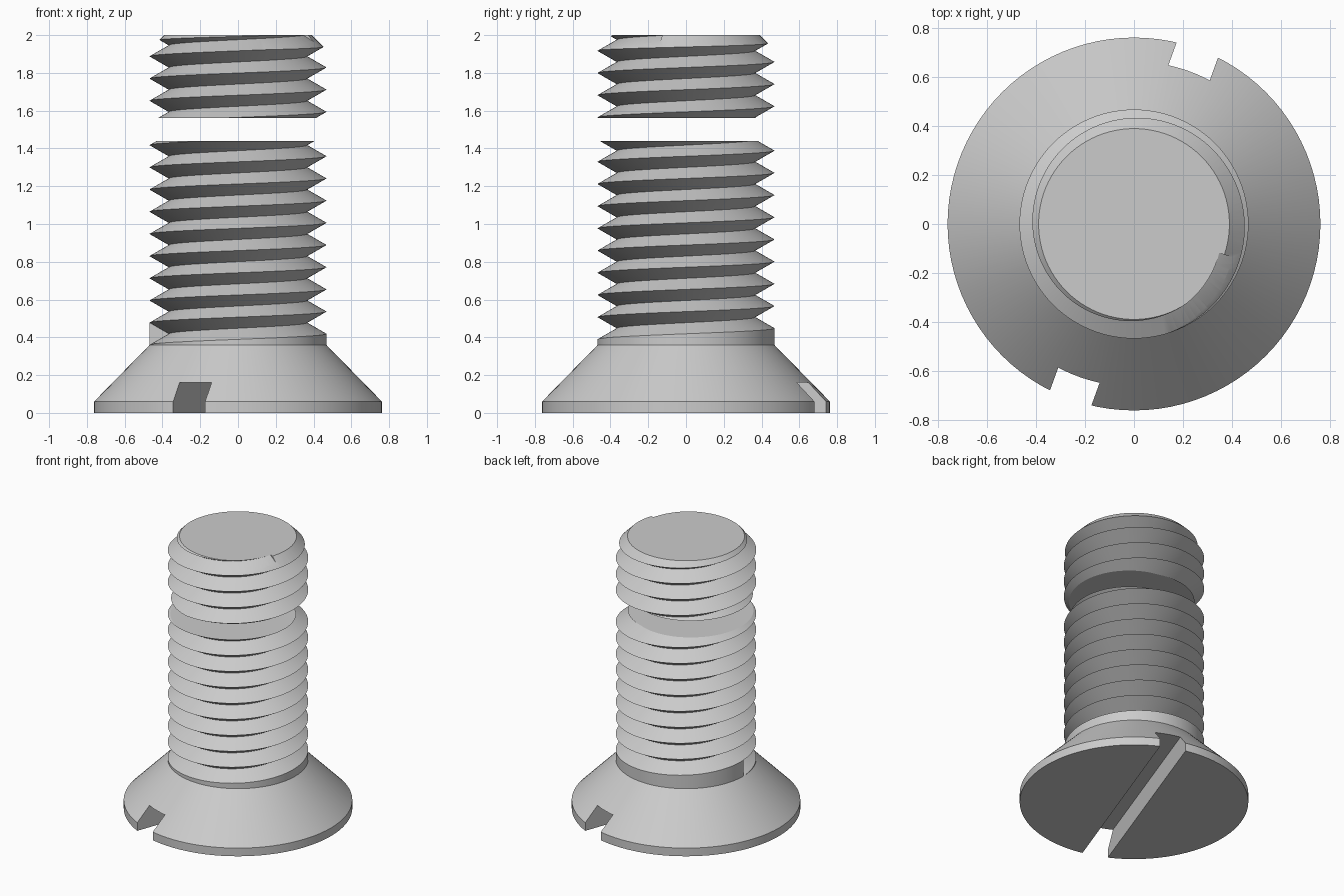
import bpy, bmesh, math

if "Cube" in bpy.data.objects:
    bpy.data.objects.remove(bpy.data.objects["Cube"])

SEG = 96                      # columns per turn
PITCH = 0.1175
CREST, ROOT = 0.468, 0.366
NECK_Z, TOP_Z = 0.36, 2.0
HEAD_R, RIM_Z = 0.762, 0.06
COLS = round(13.45 * SEG)     # groove length in columns

steel = bpy.data.materials.new("steel_grey")
steel.use_nodes = True
grey = (0.6, 0.6, 0.6, 1)
steel.diffuse_color = grey
steel.node_tree.nodes["Principled BSDF"].inputs["Base Color"].default_value = grey


def threaded_blank(name):
    """Closed countersunk head and shank with one helical V groove."""
    bm = bmesh.new()

    def vert(r, j, z):
        a = math.pi + math.tau * j / SEG
        return bm.verts.new((r * math.cos(a), r * math.sin(a), z))

    def face(*vs):
        bm.faces.new(list(dict.fromkeys(vs)))

    def ring(r, z):
        return [vert(r, j, z) for j in range(SEG)]

    crest = [vert(CREST, j, NECK_Z + PITCH * j / SEG) for j in range(COLS + SEG + 1)]
    root = [vert(ROOT, j, NECK_Z + PITCH * (j / SEG + 0.5)) for j in range(COLS + 1)]

    # Groove flanks and the two groove ends
    for j in range(COLS):
        face(crest[j], crest[j + 1], root[j + 1], root[j])
        face(root[j], root[j + 1], crest[j + SEG + 1], crest[j + SEG])
    for j in (0, COLS):
        face(crest[j], root[j], crest[j + SEG])

    # Collar below the first turn, then the conical head and its rim
    neck = [crest[0]] + [vert(CREST, j, NECK_Z) for j in range(1, SEG)]
    rim = ring(HEAD_R, RIM_Z)
    base = ring(HEAD_R, 0)
    for j in range(SEG):
        k = (j + 1) % SEG
        face(neck[j], neck[k], crest[j + 1], crest[j])
        face(rim[j], rim[k], neck[k], neck[j])
        face(base[j], base[k], rim[k], rim[j])
    face(*base)

    # Plain shank above the last turn, trimmed later
    end = ring(CREST, TOP_Z + 0.3)
    for j in range(COLS, COLS + SEG):
        a, b = end[j % SEG], end[(j + 1) % SEG]
        if j == COLS:
            face(a, crest[COLS + SEG], crest[j], crest[j + 1], b)
        else:
            face(a, crest[j], crest[j + 1], b)
    face(*end)

    bmesh.ops.recalc_face_normals(bm, faces=bm.faces)
    mesh = bpy.data.meshes.new(name)
    bm.to_mesh(mesh)
    bm.free()
    obj = bpy.data.objects.new(name, mesh)
    bpy.context.collection.objects.link(obj)
    return obj


def frustum(name, r1, r2, z1, z2):
    bpy.ops.mesh.primitive_cone_add(vertices=SEG, radius1=r1, radius2=r2,
                                    depth=z2 - z1, location=(0, 0, (z1 + z2) / 2))
    bpy.context.object.name = name
    return bpy.context.object


def carve(obj, steps):
    """Apply boolean steps, drop the cutters, then shade and colour."""
    for cutter, operation in steps:
        cutter.hide_render = True
        mod = obj.modifiers.new(operation.lower(), 'BOOLEAN')
        mod.operation, mod.object, mod.solver = operation, cutter, 'EXACT'
    graph = bpy.context.evaluated_depsgraph_get()
    mesh = bpy.data.meshes.new_from_object(obj.evaluated_get(graph))
    obj.modifiers.clear()
    obj.data = mesh
    for cutter, _ in steps:
        bpy.data.objects.remove(cutter)
    mesh.materials.clear()
    mesh.materials.append(steel)
    bpy.ops.object.select_all(action='DESELECT')
    obj.select_set(True)
    bpy.context.view_layer.objects.active = obj
    bpy.ops.object.shade_smooth_by_angle(angle=math.radians(30))


# Driver slot across the underside of the head
bpy.ops.mesh.primitive_cube_add(size=1, location=(0, 0, 0),
                                rotation=(0, 0, math.radians(70)))
slot = bpy.context.object
slot.name = "slot_cutter"
slot.scale = (2, 0.18, 0.32)

# Head with the long threaded shank
carve(threaded_blank("head_and_shank"),
      [(frustum("lower_trim", 1, 1, -0.5, 1.44), 'INTERSECT'), (slot, 'DIFFERENCE')])

# Separate threaded tip with a chamfered end
carve(threaded_blank("threaded_tip"),
      [(frustum("tip_trim", 0.83, 0.39, 1.56, TOP_Z), 'INTERSECT')])
